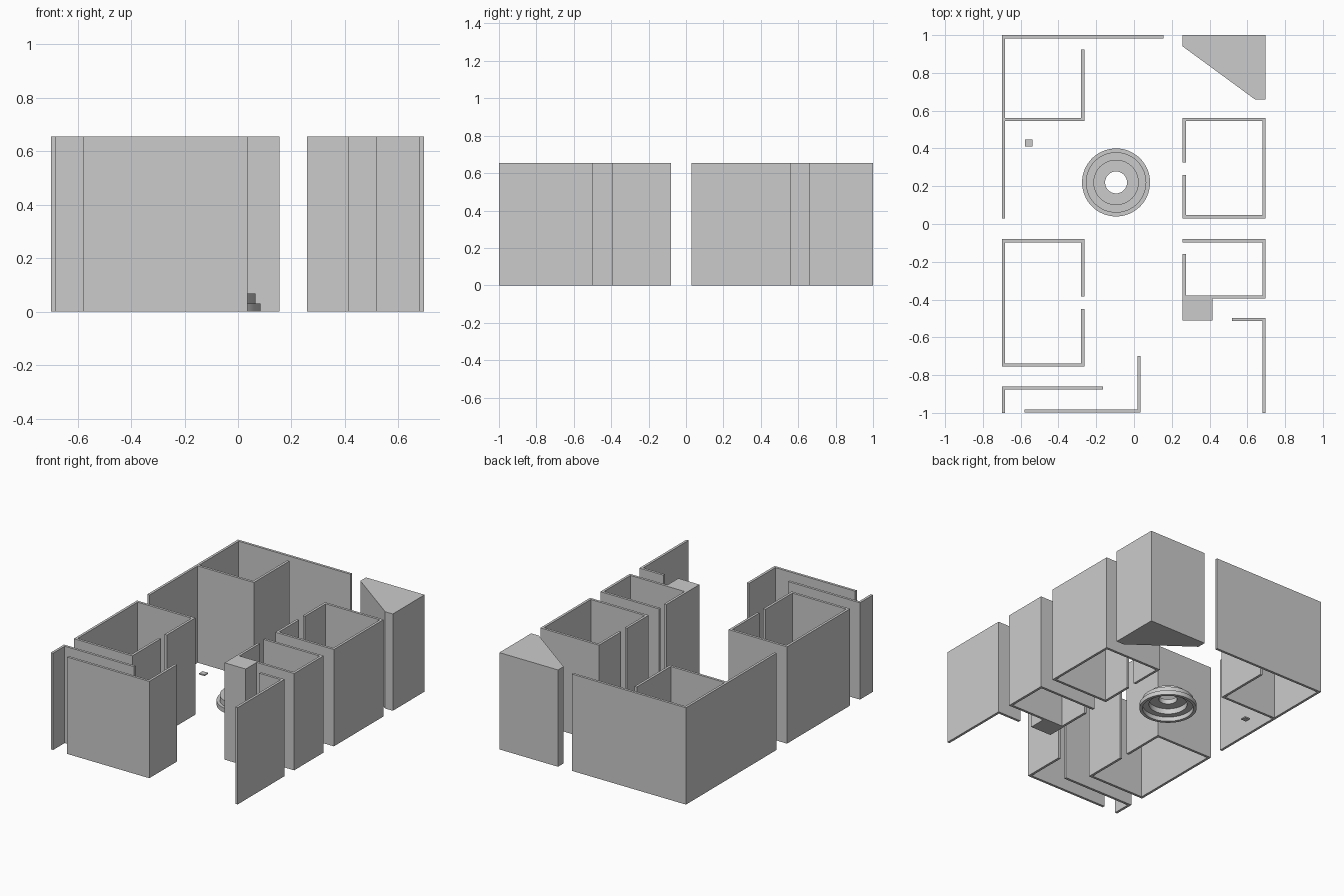
import bpy, bmesh, math

if "Cube" in bpy.data.objects:
    bpy.data.objects.remove(bpy.data.objects["Cube"])

H, T = 0.655, 0.017      # wall height and thickness


def prism(name, pts, z0, z1):
    bm = bmesh.new()
    f = bm.faces.new([bm.verts.new((x, y, z0)) for x, y in pts])
    r = bmesh.ops.extrude_face_region(bm, geom=[f])
    top = [v for v in r["geom"] if isinstance(v, bmesh.types.BMVert)]
    bmesh.ops.translate(bm, verts=top, vec=(0, 0, z1 - z0))
    bmesh.ops.recalc_face_normals(bm, faces=bm.faces)
    me = bpy.data.meshes.new(name)
    bm.to_mesh(me)
    bm.free()
    ob = bpy.data.objects.new(name, me)
    bpy.context.collection.objects.link(ob)
    return ob


def wall(name, path):
    """Axis-aligned wall: path is its left-hand outer line, thickened to the right."""
    n = len(path)
    dirs = []
    for (ax, ay), (bx, by) in zip(path, path[1:]):
        l = math.hypot(bx - ax, by - ay)
        dirs.append(((bx - ax) / l, (by - ay) / l))
    inner = []
    for i, (x, y) in enumerate(path):
        use = {dirs[max(i - 1, 0)], dirs[min(i, n - 2)]}
        inner.append((x + T * sum(d[1] for d in use), y - T * sum(d[0] for d in use)))
    return prism(name, path + inner[::-1], 0, H)


L, R, WI, EI = -0.70, 0.697, -0.263, 0.258   # outer sides and inner room faces

# north-west corner walls and room
wall("northwest_outer_wall", [(L, 0.03), (L, 1.0), (0.155, 1.0)])
wall("northwest_room_wall", [(WI, 0.925), (WI, 0.545), (L + T, 0.545)][::1])

# east room and west room, each with a doorway
wall("east_room_wall", [(EI, 0.26), (EI, 0.03), (R, 0.03), (R, 0.562), (EI, 0.562), (EI, 0.325)][::-1])
wall("west_room_wall", [(WI, -0.45), (WI, -0.755), (L, -0.755), (L, -0.08), (WI, -0.08), (WI, -0.385)])

# small east room
wall("southeast_room_wall", [(EI, -0.08), (R, -0.08), (R, -0.395), (EI, -0.395), (EI, -0.158)])

# free-standing L-shaped walls along the south
wall("southeast_corner_wall", [(0.518, -0.497), (R, -0.497), (R, -1.0)])
wall("southwest_corner_wall", [(L, -1.0), (L, -0.86), (-0.163, -0.86)])
wall("south_corner_wall", [(0.035, -0.70), (0.035, -0.998), (-0.58, -0.998)])

# solid blocks
prism("northeast_block", [(EI, 1), (R, 1), (R, 0.66), (0.64, 0.66), (EI, 0.94)], 0, H)
prism("east_pillar", [(EI, -0.395), (0.416, -0.395), (0.416, -0.512), (EI, -0.512)], 0, H)
prism("floor_plate", [(-0.578, 0.41), (-0.538, 0.41), (-0.538, 0.448), (-0.578, 0.448)], 0, 0.008)

# round stepped basin in the courtyard, built from stacked rings
for i, (ro, ri, z0, z1) in enumerate([(0.18, 0.16, 0, 0.03), (0.16, 0.12, 0.03, 0.067),
                                      (0.12, 0.058, 0.067, 0.10)]):
    N = 64
    bm = bmesh.new()
    prof = [(ro, z0), (ro, z1), (ri, z1), (ri, z0)]
    rings = [[bm.verts.new((r * math.cos(2 * math.pi * k / N) - 0.095,
                            r * math.sin(2 * math.pi * k / N) + 0.22, z)) for k in range(N)]
             for r, z in prof]
    for a in range(4):
        p, q = rings[a], rings[(a + 1) % 4]
        for k in range(N):
            bm.faces.new((p[k], p[(k + 1) % N], q[(k + 1) % N], q[k]))
    bmesh.ops.recalc_face_normals(bm, faces=bm.faces)
    me = bpy.data.meshes.new("basin_ring")
    bm.to_mesh(me)
    bm.free()
    ob = bpy.data.objects.new(f"basin_ring_{i + 1}", me)
    bpy.context.collection.objects.link(ob)
    bpy.context.view_layer.objects.active = ob
    ob.select_set(True)
    bpy.ops.object.shade_smooth_by_angle(angle=math.radians(30))
    ob.select_set(False)
